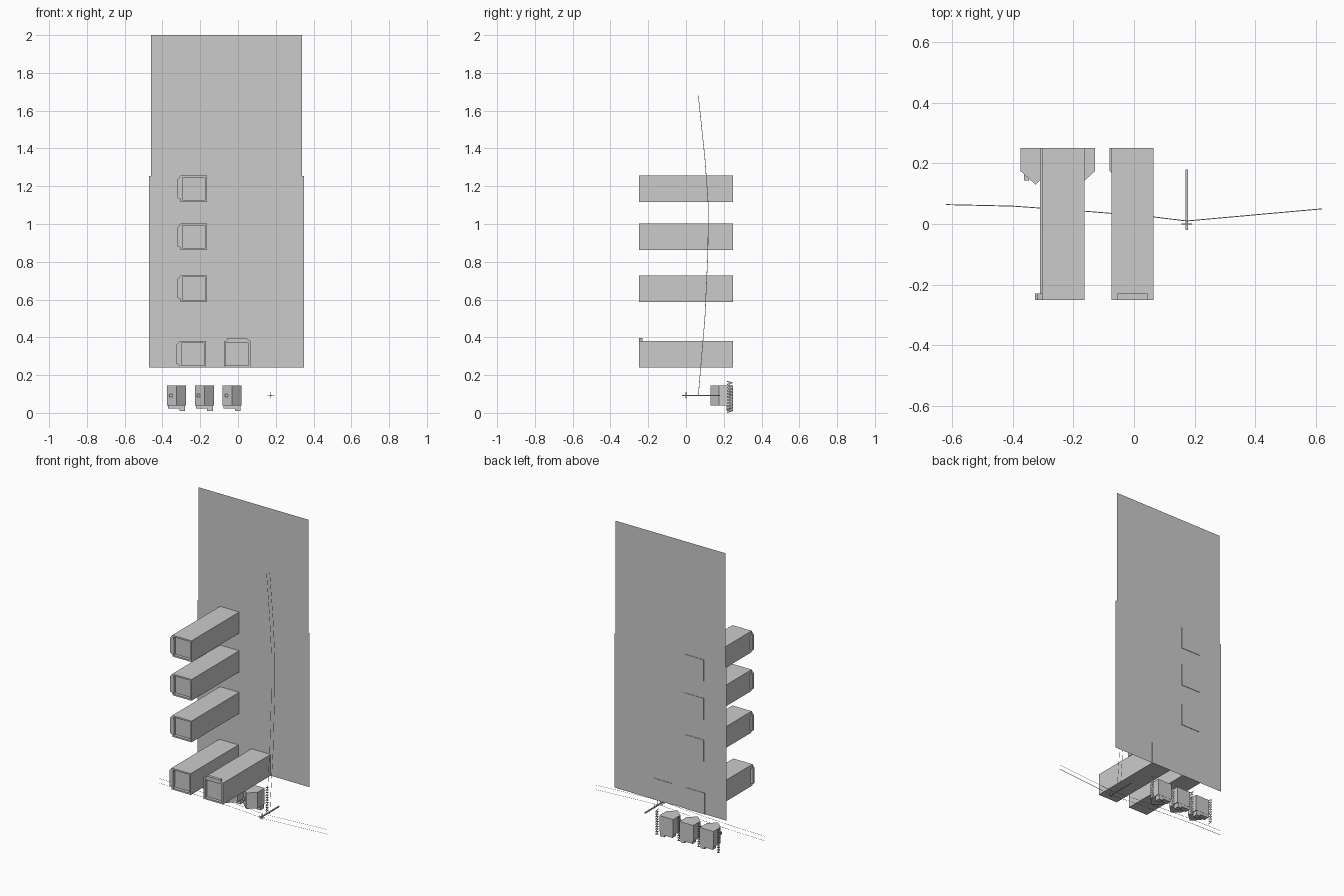
import bpy, bmesh
from mathutils import Vector

if "Cube" in bpy.data.objects:
    bpy.data.objects.remove(bpy.data.objects["Cube"])


def finish(name, bm):
    me = bpy.data.meshes.new(name)
    bm.to_mesh(me)
    bm.free()
    ob = bpy.data.objects.new(name, me)
    bpy.context.collection.objects.link(ob)
    return ob


def add_box(bm, lo, hi):
    geo = bmesh.ops.create_cube(bm, size=1)
    for v in geo["verts"]:
        v.co = [(hi[i] + lo[i]) / 2 + v.co[i] * (hi[i] - lo[i]) for i in range(3)]


def add_prism(bm, pts, offset):
    """Closed outline swept along an offset."""
    face = bm.faces.new([bm.verts.new(p) for p in pts])
    new = bmesh.ops.extrude_face_region(bm, geom=[face], use_keep_orig=True)
    moved = [g for g in new["geom"] if isinstance(g, bmesh.types.BMVert)]
    bmesh.ops.translate(bm, verts=moved, vec=offset)
    bmesh.ops.recalc_face_normals(bm, faces=bm.faces)


def ribbon(name, pts, widen):
    """Flat strip following a path."""
    bm = bmesh.new()
    w = Vector(widen) / 2
    rows = [(bm.verts.new(Vector(p) - w), bm.verts.new(Vector(p) + w)) for p in pts]
    for (a, b), (c, d) in zip(rows, rows[1:]):
        bm.faces.new((a, b, d, c))
    return finish(name, bm)


# Flat backing panel, slightly wider in its lower part
bm = bmesh.new()
outline = [(-.47, .24), (.35, .24), (.35, 1.255), (.34, 1.255),
           (.34, 2), (-.46, 2), (-.46, 1.255), (-.47, 1.255)]
bm.faces.new([bm.verts.new((x, .247, z)) for x, z in outline])
finish("backing_panel", bm)


# Long square boxes with stepped recessed front ends
def long_box(name, x, z, size=.14):
    bm = bmesh.new()
    h = size / 2
    add_box(bm, (x - h, -.25, z - h), (x + h, .25, z + h))
    bm.normal_update()
    for inset in (.014, .028):
        front = [min((f for f in bm.faces if f.normal.y < -.9),
                     key=lambda f: f.calc_area())]
        bmesh.ops.inset_individual(bm, faces=front, thickness=inset)
        ext = bmesh.ops.extrude_discrete_faces(bm, faces=front)
        bmesh.ops.translate(bm, verts=ext["faces"][0].verts[:], vec=(0, .02, 0))
        bm.normal_update()
    finish(name, bm)


for i, (x, z) in enumerate([(-.24, .31), (-.005, .31), (-.234, .658),
                            (-.234, .932), (-.234, 1.187)]):
    long_box(f"long_box_{i + 1}", x, z)

# Row of small pointed housings, each with a back slab and a peg
for i in range(3):
    x = -.325 + .147 * i
    bm = bmesh.new()
    plan = [(-.05, .25), (-.05, .175), (0, .13), (.05, .175), (.05, .25)]
    add_prism(bm, [(x + a, b, .04) for a, b in plan], (0, 0, .105))
    finish(f"pointed_housing_{i + 1}", bm)
    bm = bmesh.new()
    slab = [(-.045, .14), (-.045, .022), (.015, .022), (.015, .01),
            (.045, .01), (.045, .14)]
    add_prism(bm, [(x + a, .215, b) for a, b in slab], (0, .034, 0))
    finish(f"back_slab_{i + 1}", bm)
    bm = bmesh.new()
    add_box(bm, (x - .038, .143, .083), (x - .022, .17, .099))
    finish(f"peg_{i + 1}", bm)

# Flat zigzag strips between the housings
for i in range(4):
    x = (-.40, -.255, -.11, .05)[i]
    n = 20
    pts = [(x, (.217, .247)[k % 2], .003 + .164 * k / n) for k in range(n + 1)]
    ribbon(f"zigzag_strip_{i + 1}", pts, (0, 0, .006))

# Thin rod with a cross near its front end
bm = bmesh.new()
cx, cz = .174, .093
add_box(bm, (cx - .004, -.02, cz - .003), (cx + .004, .18, cz + .003))
add_box(bm, (cx - .018, -.002, cz - .002), (cx + .018, .002, cz + .002))
add_box(bm, (cx - .002, -.002, cz - .018), (cx + .002, .002, cz + .018))
finish("cross_rod", bm)

# Paired fine lines running sideways and upward
side = [(-.62, .064), (-.4, .059), (-.16, .042), (.05, .025), (.174, .01), (.62, .05)]
rise = [(.065, .09), (.1, .5), (.116, .85), (.118, 1.1), (.1, 1.35), (.065, 1.68)]
for k, s in enumerate((-1, 1)):
    ribbon(f"side_line_{k + 1}", [(x, y, cz + .015 * s) for x, y in side], (0, .003, 0))
    ribbon(f"rising_line_{k + 1}", [(cx + .012 * s, y, z) for y, z in rise], (0, .003, 0))
